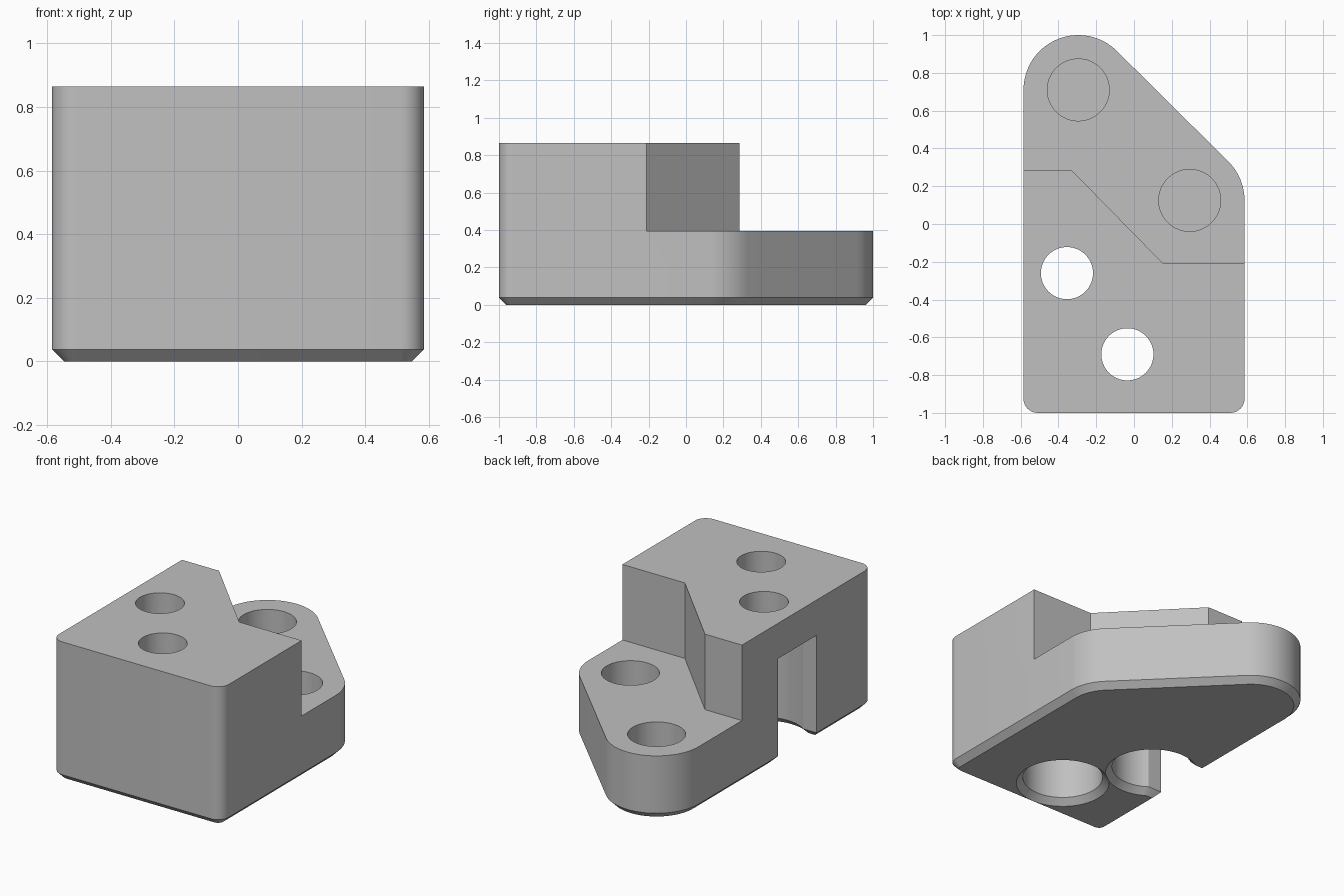
import bpy
import bmesh
from math import sin, cos, asin, pi, radians

cube = bpy.data.objects.get("Cube")
if cube:
    bpy.data.objects.remove(cube)

TOP, STEP, CEILING, CHAMFER = 0.865, 0.395, 0.645, 0.038
SIDE = 0.585
BOLTS = [(-0.035, -0.69), (-0.355, -0.26)]
POCKETS = [(-0.295, 0.71), (0.295, 0.125)]
BORE = 0.233

grey = bpy.data.materials.new("light grey")
grey.use_nodes = True
colour = (0.53, 0.53, 0.53, 1)
grey.diffuse_color = colour
grey.node_tree.nodes["Principled BSDF"].inputs["Base Color"].default_value = colour


def arc(cx, cy, r, start, end, steps=16):
    """Points along an arc, angles in degrees."""
    angles = [radians(start + (end - start) * i / steps) for i in range(steps + 1)]
    return [(cx + r * cos(a), cy + r * sin(a)) for a in angles]


def loft(name, outlines):
    """Closed solid through (outline, z) rings of equal length."""
    bm = bmesh.new()
    rings = [[bm.verts.new((x, y, z)) for x, y in pts] for pts, z in outlines]
    for low, high in zip(rings, rings[1:]):
        for i in range(len(low)):
            j = (i + 1) % len(low)
            bm.faces.new((low[i], low[j], high[j], high[i]))
    bm.faces.new(rings[0][::-1])
    bm.faces.new(rings[-1])
    bmesh.ops.recalc_face_normals(bm, faces=bm.faces)
    mesh = bpy.data.meshes.new(name)
    bm.to_mesh(mesh)
    bm.free()
    mesh.materials.append(grey)
    obj = bpy.data.objects.new(name, mesh)
    bpy.context.collection.objects.link(obj)
    return obj


def circle(x, y, r):
    return arc(x, y, r, 0, 360, 64)[:-1]


def body_outline(inset):
    """Rounded front corners, two large lobes joined by the slanted back."""
    r, big = 0.075, SIDE - 0.295
    c = SIDE - r
    return (arc(-c, -1 + r, r - inset, 180, 270, 8)
            + arc(c, -1 + r, r - inset, 270, 360, 8)
            + arc(*POCKETS[1], big - inset, 0, 45)
            + arc(*POCKETS[0], big - inset, 45, 180, 32))


def keyhole(grow):
    """Bolt head bore with a slot running out through the side wall."""
    x, y = BOLTS[1]
    half, r = 0.19 + grow, BORE + grow
    a = 180 - asin(half / r) * 180 / pi
    return [(-0.8, y - half)] + arc(x, y, r, -a, a, 56) + [(-0.8, y + half)]


def round_bore(grow):
    return circle(*BOLTS[0], BORE + grow)


# Body with chamfered underside
body = loft("stepped_block", [(body_outline(CHAMFER), 0),
                              (body_outline(0), CHAMFER),
                              (body_outline(0), TOP)])

# Step cut behind the raised front part
step_outline = [(-0.9, 0.285), (-0.33, 0.285), (0.155, -0.21),
                (0.9, -0.21), (0.9, 1.2), (-0.9, 1.2)]
cutters = [loft("step_cutter", [(step_outline, STEP), (step_outline, 1.2)])]

# Blind pockets in the step
for x, y in POCKETS:
    ring = circle(x, y, 0.164)
    cutters.append(loft("pocket_cutter", [(ring, 0.09), (ring, 0.6)]))

# Bolt head bores with flared rims, and the bolt holes above them
for outline in (round_bore, keyhole):
    cutters.append(loft("bore_cutter", [(outline(CHAMFER + 0.05), -0.05),
                                        (outline(0), CHAMFER),
                                        (outline(0), CEILING)]))
for x, y in BOLTS:
    ring = circle(x, y, 0.138)
    cutters.append(loft("bolt_hole_cutter", [(ring, 0.3), (ring, 1.2)]))

bpy.ops.object.select_all(action='DESELECT')
bpy.context.view_layer.objects.active = body
body.select_set(True)
for cutter in cutters:
    mod = body.modifiers.new("cut", 'BOOLEAN')
    mod.operation = 'DIFFERENCE'
    mod.solver = 'EXACT'
    mod.object = cutter
    bpy.ops.object.modifier_apply(modifier=mod.name)
    bpy.data.objects.remove(cutter)

bpy.ops.object.shade_smooth_by_angle(angle=radians(30))
